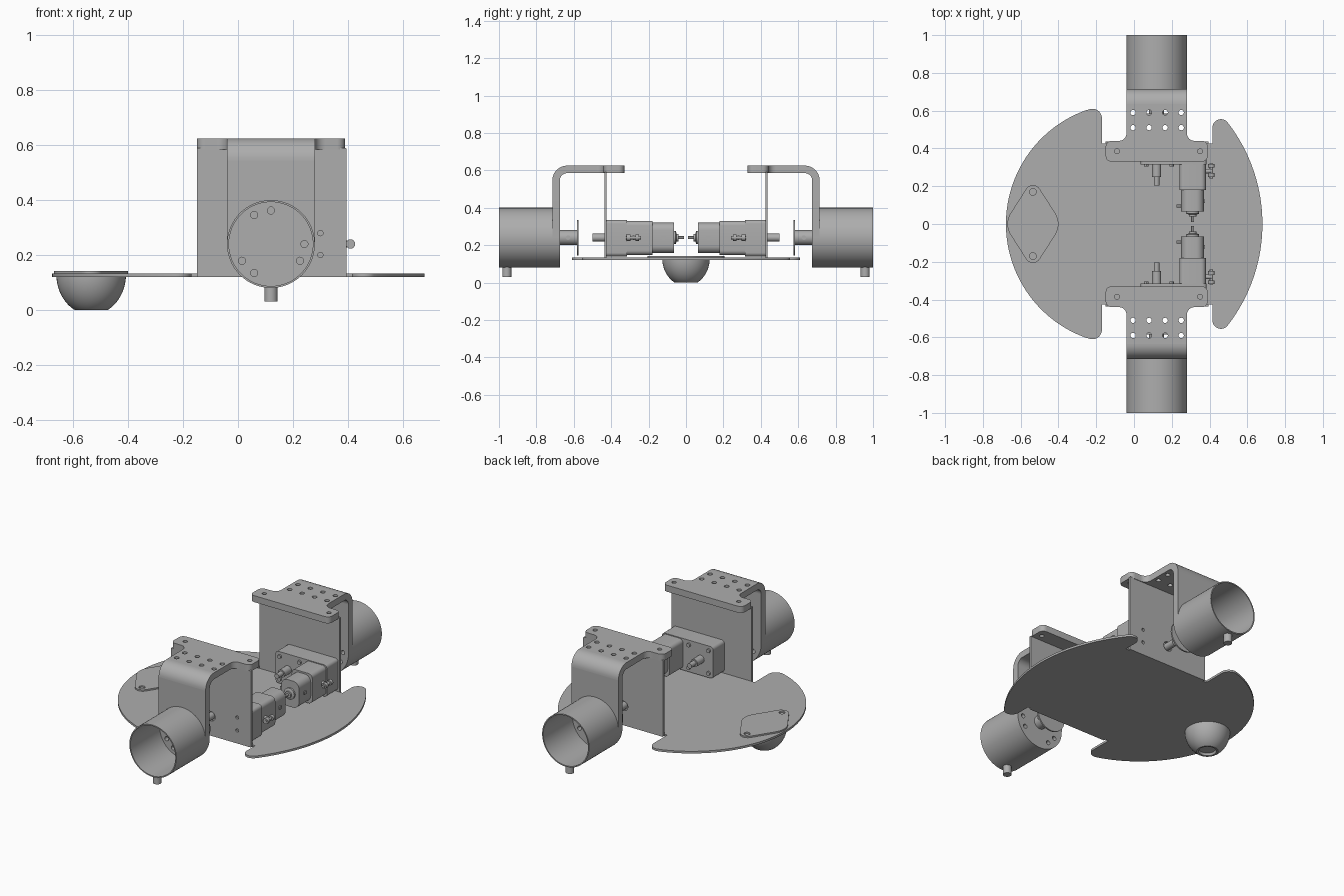
import bpy, bmesh, math
from mathutils import Matrix, Vector

cube = bpy.data.objects.get("Cube")
if cube:
    bpy.data.objects.remove(cube)

grey = bpy.data.materials.new("plain grey")
grey.use_nodes = True
grey.diffuse_color = (0.42, 0.42, 0.42, 1)
grey.node_tree.nodes["Principled BSDF"].inputs["Base Color"].default_value = (0.42, 0.42, 0.42, 1)

# Maps (u, v, height) so that height runs along the named axis
AXES = {"z": Matrix.Identity(4),
        "y": Matrix(((1, 0, 0, 0), (0, 0, 1, 0), (0, 1, 0, 0), (0, 0, 0, 1))),
        "x": Matrix(((0, 0, 1, 0), (1, 0, 0, 0), (0, 1, 0, 0), (0, 0, 0, 1)))}
parts = []


def finish(name, bm, axis, paired):
    bmesh.ops.transform(bm, matrix=AXES[axis], verts=bm.verts)
    bmesh.ops.remove_doubles(bm, verts=bm.verts, dist=1e-5)
    bmesh.ops.recalc_face_normals(bm, faces=bm.faces)
    mesh = bpy.data.meshes.new(name)
    bm.to_mesh(mesh)
    bm.free()
    mesh.materials.append(grey)
    ob = bpy.data.objects.new(name, mesh)
    bpy.context.collection.objects.link(ob)
    if paired:
        mod = ob.modifiers.new("other side", "MIRROR")
        mod.use_axis = (False, True, False)
        mod.use_mirror_merge = False
    parts.append(ob)


def arc(cx, cy, r, a0, a1, n=12):
    angles = [math.radians(a0 + (a1 - a0) * i / n) for i in range(n + 1)]
    return [(cx + r * math.cos(a), cy + r * math.sin(a)) for a in angles]


def circle(cx, cy, r, n=16):
    return arc(cx, cy, r, 0, 360, n)[:-1]


def rounded(corners, n=6):
    """Polygon from (x, y, fillet radius) corners."""
    out = []
    for i, (x, y, r) in enumerate(corners):
        p = Vector((x, y))
        a = (Vector(corners[i - 1][:2]) - p).normalized()
        b = (Vector(corners[(i + 1) % len(corners)][:2]) - p).normalized()
        if r == 0:
            out.append((x, y))
            continue
        half = a.angle(b) / 2
        c = p + (a + b).normalized() * r / math.sin(half)
        s, e = p + a * r / math.tan(half) - c, p + b * r / math.tan(half) - c
        out += [tuple(c + s.slerp(e, k / n) * r) for k in range(n + 1)]
    return out


def rect(u0, u1, v0, v1, r):
    return rounded([(u0, v0, r), (u1, v0, r), (u1, v1, r), (u0, v1, r)])


def plate(name, outline, h0, h1, axis="z", holes=(), paired=True):
    """Flat outline with holes, given thickness from h0 to h1."""
    cu = bpy.data.curves.new(name, "CURVE")
    cu.dimensions, cu.fill_mode, cu.extrude = "2D", "BOTH", (h1 - h0) / 2
    for loop in [outline, *holes]:
        sp = cu.splines.new("POLY")
        sp.points.add(len(loop) - 1)
        for pt, (u, v) in zip(sp.points, loop):
            pt.co = (u, v, 0, 1)
        sp.use_cyclic_u = True
    tmp = bpy.data.objects.new(name, cu)
    bpy.context.collection.objects.link(tmp)
    dg = bpy.context.evaluated_depsgraph_get()
    mesh = bpy.data.meshes.new_from_object(tmp.evaluated_get(dg))
    bm = bmesh.new()
    bm.from_mesh(mesh)
    bpy.data.objects.remove(tmp)
    bpy.data.curves.remove(cu)
    bpy.data.meshes.remove(mesh)
    bmesh.ops.translate(bm, vec=(0, 0, (h0 + h1) / 2), verts=bm.verts)
    finish(name, bm, axis, paired)


def lathe(name, profile, u, v, axis="y", n=32, closed=False, paired=True):
    """Turned part from (radius, height) points about an axis through u, v."""
    bm = bmesh.new()
    rings = [[bm.verts.new((x, y, h)) for x, y in circle(u, v, r, n)] for r, h in profile]
    pairs = list(zip(rings, rings[1:]))
    if closed:
        pairs.append((rings[-1], rings[0]))
    else:
        bm.faces.new(rings[0])
        bm.faces.new(rings[-1])
    for a, b in pairs:
        for i in range(n):
            j = (i + 1) % n
            bm.faces.new((a[i], a[j], b[j], b[i]))
    finish(name, bm, axis, paired)


def rod(name, r, u, v, h0, h1, axis="y", n=24):
    lathe(name, [(r, h0), (r, h1)], u, v, axis, n)


# Base plate with a notch on each side
quarter = (arc(0.46, 0.51, 0.045, 38, 180) + [(0.415, 0.425), (-0.17, 0.425)]
           + arc(-0.22, 0.56, 0.05, 0, 108))
right_edge = arc(-0.196, 0, 0.876, -38, 38, 40)
left_edge = arc(-0.038, 0, 0.64, 108, 252, 60)
other = [(x, -y) for x, y in reversed(quarter)]
plate("base_plate", right_edge[1:-1] + quarter + left_edge[1:-1] + other, 0.12, 0.133, paired=False)

# Caster: diamond flange and turned cup
CX = -0.535
plate("caster_flange",
      rounded([(CX + 0.155, 0, 0.107), (CX, 0.242, 0.043), (CX - 0.155, 0, 0.107), (CX, -0.242, 0.043)], 12),
      0.133, 0.142, holes=[circle(CX, s * 0.17, 0.018) for s in (1, -1)], paired=False)
bowl = [(r, 0.13 - h * 1.165) for r, h in arc(0, 0, 0.127, 0, 61.5, 14)]
lathe("caster_cup", bowl + [(0.05, 0.001), (0.045, 0.015)], CX, 0, "z", 48, paired=False)

# Upright wall beside the gearbox
plate("upright_wall", rect(-0.15, 0.395, 0.12, 0.59, 0.004), 0.425, 0.437, "y",
      [circle(0.12, 0.24, 0.03), circle(0.3, 0.2, 0.01), circle(0.3, 0.28, 0.01)])

# Bracket: eared top, bend, and round-ended hanging plate
MX, MZ, R = 0.12, 0.24, 0.16
L, W = MX - R, MX + R
top = rounded([(-0.15, 0.33, 0.03), (0.39, 0.33, 0.03), (0.39, 0.44, 0.03), (W, 0.44, 0.04),
               (W, 0.635, 0), (L, 0.635, 0), (L, 0.44, 0.04), (-0.15, 0.44, 0.03)])
holes = [circle(-0.005 + 0.085 * i, y, 0.014) for i in range(4) for y in (0.51, 0.59)]
holes += [circle(x, 0.385, 0.013) for x in (-0.09, 0.35)]
plate("bracket_top", top, 0.585, 0.625, holes=holes)
plate("bracket_bend", arc(0.635, 0.545, 0.08, 90, 0) + arc(0.635, 0.545, 0.04, 0, 90), L, W, "x")
bolts = [circle(MX + 0.122 * math.cos(a), MZ + 0.122 * math.sin(a), 0.013)
         for a in map(math.radians, (0, 90, 120, 210, 240, 330))]
plate("bracket_hanger", arc(MX, MZ, R, 180, 360, 32) + [(W, 0.545), (L, 0.545)],
      0.675, 0.715, "y", bolts)

# Open cup with a nozzle underneath
lathe("cup", [(R, 0.712), (R, 1.0), (R - 0.007, 1.0), (R - 0.007, 0.712)], MX, MZ, n=64, closed=True)
rod("nozzle", 0.024, MX, 0.958, 0.03, 0.087, "z")

# Hub disc and stub on the output side
rod("hub_disc", 0.095, MX, MZ, 0.575, 0.584, n=48)
rod("hub_stub", 0.04, MX, MZ, 0.584, 0.676)
rod("hub_set_screw", 0.012, 0.63, MZ, MX, MX + 0.045, "x", 12)

# Gearbox with screws and output shaft
plate("gearbox", rect(0.035, 0.385, 0.14, 0.335, 0.02), 0.315, 0.425, "y")
for x in (0.065, 0.2):
    for z in (0.168, 0.307):
        rod("gearbox_screw", 0.012, x, z, 0.305, 0.32, n=12)
rod("shaft_boss", 0.024, MX, MZ, 0.25, 0.32)
rod("shaft_inner", 0.015, MX, MZ, 0.205, 0.25)
rod("shaft_outer", 0.021, MX, MZ, 0.42, 0.5)

# Motor with collar, end cap and rear shaft
DX = 0.31
plate("motor_collar", rect(0.24, 0.38, 0.147, 0.33, 0.025), 0.18, 0.32, "y")
plate("motor_can", rect(0.25, 0.37, 0.157, 0.32, 0.04), 0.065, 0.185, "y")
lathe("motor_cap", [(0.035, 0.07), (0.035, 0.055), (0.02, 0.05), (0.02, 0.04)], DX, MZ)
rod("motor_shaft", 0.008, DX, MZ, 0.01, 0.045, n=12)
plate("motor_terminal", rect(0.088, 0.102, 0.228, 0.252, 0.003), 0.225, 0.255, "x")
plate("side_clip", rect(0.11, 0.13, 0.23, 0.25, 0.003), 0.365, 0.376, "x")

# Side peg with a clamped pin
rod("side_peg", 0.012, 0.28, MZ, 0.375, 0.41, "x", 16)
rod("side_pin", 0.009, 0.41, MZ, 0.24, 0.32, n=16)
for y in (0.25, 0.298):
    rod("side_pin_collar", 0.017, 0.41, MZ, y, y + 0.02, n=16)

# Smooth the curved surfaces, keep hard edges
bpy.ops.object.select_all(action="DESELECT")
for ob in parts:
    ob.select_set(True)
bpy.context.view_layer.objects.active = parts[0]
bpy.ops.object.shade_smooth_by_angle(angle=math.radians(30))
